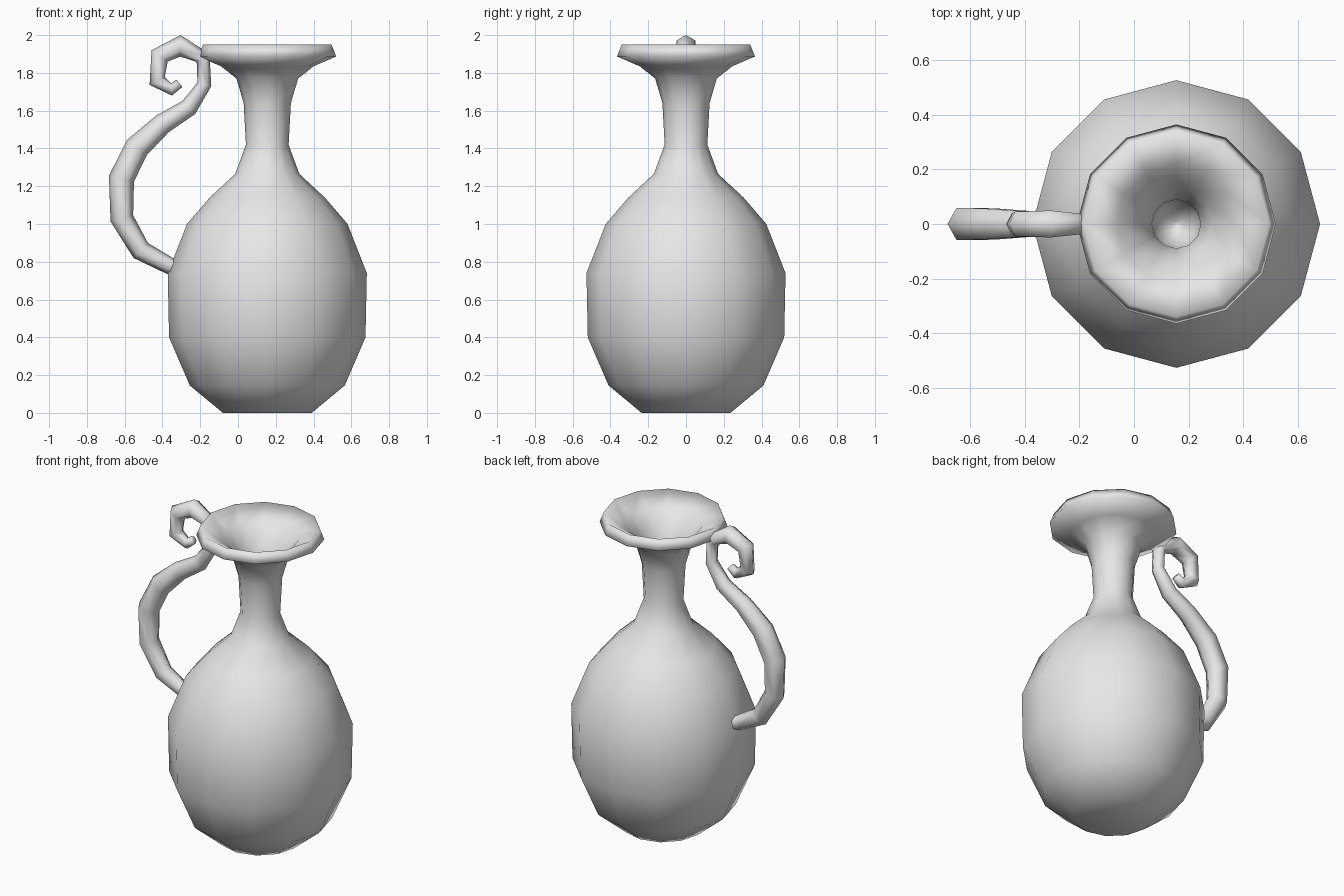
import bpy
import bmesh
import math
from mathutils import Vector

cube = bpy.data.objects.get("Cube")
if cube:
    bpy.data.objects.remove(cube, do_unlink=True)

clay = bpy.data.materials.new("pale_grey_clay")
clay.use_nodes = True
GREY = (0.8, 0.8, 0.8, 1)
clay.diffuse_color = GREY
clay.node_tree.nodes["Principled BSDF"].inputs["Base Color"].default_value = GREY


def skin(name, rings):
    """Join equal rings of points into a closed, smooth-shaded tube."""
    bm = bmesh.new()
    loops = [[bm.verts.new(p) for p in ring] for ring in rings]
    n = len(loops[0])
    for a, b in zip(loops, loops[1:]):
        for i in range(n):
            j = (i + 1) % n
            bm.faces.new((a[i], a[j], b[j], b[i]))
    bm.faces.new(loops[0][::-1])
    bm.faces.new(loops[-1])
    bmesh.ops.recalc_face_normals(bm, faces=bm.faces[:])
    for f in bm.faces:
        f.smooth = True
    mesh = bpy.data.meshes.new(name)
    bm.to_mesh(mesh)
    bm.free()
    mesh.materials.append(clay)
    obj = bpy.data.objects.new(name, mesh)
    bpy.context.collection.objects.link(obj)
    return obj


def ring(centre, u, v, radius, sides):
    turns = [math.tau * i / sides for i in range(sides)]
    return [centre + radius * (math.cos(t) * u + math.sin(t) * v) for t in turns]


X, Y = Vector((1, 0, 0)), Vector((0, 1, 0))

# Jug: outside wall from foot to lip, then down the funnel mouth (radius, height)
profile = [
    (0.235, 0), (0.41, 0.145), (0.52, 0.4), (0.527, 0.74), (0.425, 1.0),
    (0.305, 1.14), (0.17, 1.265), (0.113, 1.42), (0.125, 1.64), (0.163, 1.77),
    (0.245, 1.835), (0.365, 1.887), (0.34, 1.95),
    (0.22, 1.88), (0.13, 1.78), (0.09, 1.64), (0.08, 1.42), (0.01, 1.34),
]
skin("jug_body", [ring(Vector((0.155, 0, z)), X, Y, r, 12) for r, z in profile])

# Handle: six-sided tapering tube, from the belly up to the curl (x, height, radius)
path = [
    (-0.29, 0.755, 0.04), (-0.365, 0.78, 0.045), (-0.515, 0.86, 0.055),
    (-0.615, 1.03, 0.062), (-0.617, 1.24, 0.068), (-0.535, 1.405, 0.066),
    (-0.4, 1.53, 0.055), (-0.26, 1.617, 0.048), (-0.178, 1.74, 0.038),
    (-0.185, 1.88, 0.04), (-0.305, 1.943, 0.057), (-0.415, 1.89, 0.052),
    (-0.428, 1.757, 0.045), (-0.352, 1.712, 0.032), (-0.31, 1.745, 0.025),
]
points = [Vector((x, 0, z)) for x, z, r in path]
rings = []
for i, p in enumerate(points):
    before = (p - points[max(i - 1, 0)]).normalized()
    after = (points[min(i + 1, len(points) - 1)] - p).normalized()
    across = (before + after).normalized().cross(Y)
    rings.append(ring(p, across, Y, path[i][2], 6))
skin("handle", rings)
